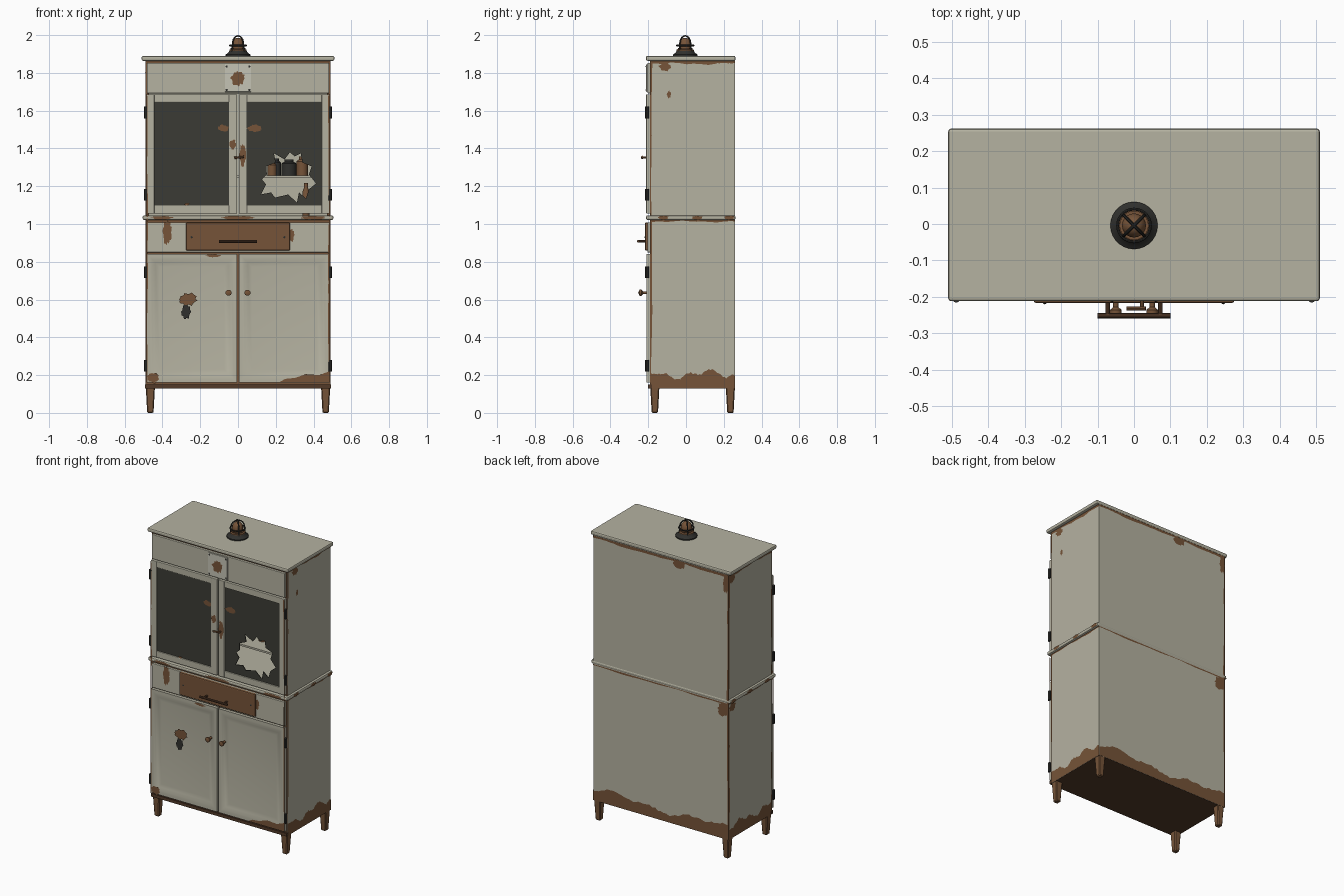
import bpy, bmesh, math, random
from mathutils import Vector, Matrix

random.seed(7)
cube = bpy.data.objects.get("Cube")
if cube:
    bpy.data.objects.remove(cube, do_unlink=True)


def material(name, r, g, b):
    m = bpy.data.materials.new(name)
    m.use_nodes = True
    m.diffuse_color = (r, g, b, 1)
    m.node_tree.nodes["Principled BSDF"].inputs["Base Color"].default_value = (r, g, b, 1)
    return m


CREAM = material("cream_paint", 0.46, 0.445, 0.355)
PALE = material("pale_enamel", 0.56, 0.55, 0.46)
RUST = material("rust", 0.18, 0.088, 0.04)
DARK_RUST = material("dark_rust", 0.085, 0.042, 0.022)
GLASS = material("dirty_glass", 0.044, 0.044, 0.035)
METAL = material("dark_metal", 0.03, 0.03, 0.027)


def finish(name, bm, mats, smooth=False):
    me = bpy.data.meshes.new(name)
    bm.to_mesh(me)
    bm.free()
    for m in mats:
        me.materials.append(m)
    ob = bpy.data.objects.new(name, me)
    bpy.context.collection.objects.link(ob)
    if smooth:
        bpy.ops.object.select_all(action='DESELECT')
        ob.select_set(True)
        bpy.context.view_layer.objects.active = ob
        bpy.ops.object.shade_smooth_by_angle(angle=math.radians(35))
    return ob


def box_mesh(x0, x1, y0, y1, z0, z1):
    bm = bmesh.new()
    size = Matrix.Diagonal((x1 - x0, y1 - y0, z1 - z0, 1))
    mid = Matrix.Translation(((x0 + x1) / 2, (y0 + y1) / 2, (z0 + z1) / 2))
    bmesh.ops.create_cube(bm, size=1, matrix=mid @ size)
    return bm


def box(name, x0, x1, y0, y1, z0, z1, mat=CREAM, bevel=0, rusty=False):
    bm = box_mesh(x0, x1, y0, y1, z0, z1)
    if rusty:  # bare front edges and underside
        bm.normal_update()
        for f in bm.faces:
            f.material_index = 1 if f.normal.y < -0.9 else 2 if f.normal.z < -0.9 else 0
    ob = finish(name, bm, [mat, RUST, DARK_RUST] if rusty else [mat])
    if bevel:
        mod = ob.modifiers.new("Bevel", 'BEVEL')
        mod.width, mod.segments = bevel, 2
    return ob


def lathe(name, profile, loc, mat, forward=False, steps=20):
    bm = bmesh.new()
    vs = [bm.verts.new((r, 0, z)) for r, z in profile]
    es = [bm.edges.new(p) for p in zip(vs, vs[1:])]
    bmesh.ops.spin(bm, geom=vs + es, axis=(0, 0, 1), cent=(0, 0, 0),
                   angle=math.tau, steps=steps)
    bmesh.ops.remove_doubles(bm, verts=bm.verts, dist=1e-5)
    bmesh.ops.recalc_face_normals(bm, faces=bm.faces)
    ob = finish(name, bm, [mat], True)
    ob.location = loc
    if forward:
        ob.rotation_euler.x = math.pi / 2
    return ob


def tube(name, points, radius, mat, cyclic=False):
    cu = bpy.data.curves.new(name, 'CURVE')
    cu.dimensions, cu.bevel_depth, cu.bevel_resolution = '3D', radius, 2
    cu.use_fill_caps = True
    sp = cu.splines.new('POLY')
    sp.points.add(len(points) - 1)
    for p, co in zip(sp.points, points):
        p.co = (*co, 1)
    sp.use_cyclic_u = cyclic
    tmp = bpy.data.objects.new(name + "_path", cu)
    bm = bmesh.new()
    me = bpy.data.meshes.new_from_object(tmp)
    bm.from_mesh(me)
    bpy.data.objects.remove(tmp)
    return finish(name, bm, [mat], True)


# Thin paint patches: each side maps (u, v) to a point just off the surface
SIDES = {
    "front": (lambda u, v, d: (u, -d, v), (0, -1, 0)),
    "back": (lambda u, v, d: (u, d, v), (0, 1, 0)),
    "right": (lambda u, v, d: (d, u, v), (1, 0, 0)),
    "left": (lambda u, v, d: (-d, u, v), (-1, 0, 0)),
}
DEPTH = {"front": 0.2115, "back": 0.2615, "right": 0.4915, "left": 0.4915}


def patch(name, side, outline, mat=RUST, depth=None):
    place, normal = SIDES[side]
    bm = bmesh.new()
    f = bm.faces.new([bm.verts.new(place(u, v, depth or DEPTH[side])) for u, v in outline])
    f.normal_update()
    if f.normal.dot(Vector(normal)) < 0:
        f.normal_flip()
    return finish(name, bm, [mat])


def blotch(name, side, u, v, ru, rv, mat=RUST, depth=None):
    n = 26
    pts = []
    for i in range(n):
        a, k = math.tau * i / n, random.uniform(0.72, 1.08)
        pts.append((u + ru * k * math.cos(a), v + rv * k * math.sin(a)))
    return patch(name, side, pts, mat, depth)


def band(name, side, a0, a1, base, lo, hi, upright=False, depth=None):
    n, ph = 48, random.uniform(0, 6)
    edge = []
    for i in range(n + 1):
        t = i / n
        w = 0.5 + 0.3 * math.sin(9 * t + ph) + 0.2 * math.sin(23 * t + 2 * ph)
        edge.append((a0 + (a1 - a0) * t, base + lo + (hi - lo) * w + random.uniform(0, lo / 3)))
    pts = [(a0, base)] + edge + [(a1, base)]
    return patch(name, side, [(v, u) for u, v in pts] if upright else pts, RUST, depth)


# Carcass: solid lower half, hollow upper half
box("lower_body", -0.49, 0.49, -0.19, 0.26, 0.13, 1.03, rusty=True)
for s, side in ((-1, "right"), (1, "left")):
    xs = sorted((s * 0.47, s * 0.49))
    box(side + "_wall", *xs, -0.19, 0.26, 1.03, 1.865, rusty=True)
box("back_wall", -0.47, 0.47, 0.24, 0.26, 1.03, 1.865)
box("header_body", -0.47, 0.47, -0.19, 0.24, 1.70, 1.865, rusty=True)
box("shelf", -0.47, 0.47, -0.12, 0.24, 1.245, 1.257)
box("top_board", -0.51, 0.51, -0.212, 0.262, 1.864, 1.89, bevel=0.008)
box("middle_ledge", -0.505, 0.505, -0.212, 0.262, 1.021, 1.046, bevel=0.009)
box("base_rail", -0.492, 0.492, -0.2, -0.18, 0.13, 0.15, DARK_RUST)

# Tapered legs
for sx in (-1, 1):
    for y, row in ((-0.165, "front"), (0.235, "back")):
        bm = box_mesh(-0.024, 0.024, -0.024, 0.024, 0, 0.135)
        for v in bm.verts:
            if v.co.z < 0.01:
                v.co.x *= 0.7
                v.co.y *= 0.7
            v.co += Vector((sx * 0.464, y, 0))
        leg = finish(row + ("_left_leg" if sx > 0 else "_right_leg"), bm, [RUST])
        leg.modifiers.new("Bevel", 'BEVEL').width = 0.005

# Header panel, drawer surround and drawer
box("header_panel", -0.482, 0.482, -0.205, -0.185, 1.692, 1.852, bevel=0.003)
box("drawer_surround", -0.482, 0.482, -0.205, -0.185, 0.85, 1.008, bevel=0.003)
box("drawer_front", -0.275, 0.275, -0.217, -0.19, 0.86, 1.008, RUST, bevel=0.006)

# Pressed lower doors with a soft sunken panel
for s, side in ((-1, "right"), (1, "left")):
    bm = box_mesh(*sorted((s * 0.005, s * 0.484)), -0.21, -0.185, 0.162, 0.842)
    bm.normal_update()
    face = next(f for f in bm.faces if f.normal.y < -0.9)
    for width, drop in ((0.022, 0), (0.02, 0.002), (0.025, 0.007), (0.03, 0.003)):
        bmesh.ops.inset_region(bm, faces=[face], thickness=width, depth=-drop)
    finish(side + "_lower_door", bm, [CREAM], True)
    lathe(side + "_knob", [(0, 0), (0.008, 0), (0.007, 0.02), (0.016, 0.028), (0.016, 0.038), (0, 0.045)],
          (s * 0.05, -0.208, 0.636), RUST, True)

# Glazed upper doors
for s, side in ((-1, "right"), (1, "left")):
    for part, a, b in (("inner", 0.005, 0.048), ("outer", 0.443, 0.484)):
        box(side + "_" + part + "_stile", *sorted((s * a, s * b)), -0.211, -0.185, 1.056, 1.686, bevel=0.003)
    for part, a, b in (("bottom", 1.056, 1.098), ("top", 1.645, 1.686)):
        box(side + "_" + part + "_rail", *sorted((s * 0.046, s * 0.445)), -0.209, -0.185, a, b, bevel=0.003)
box("right_pane", -0.445, -0.046, -0.202, -0.196, 1.096, 1.647, GLASS)

# Broken pane with a jagged hole
HOLE = [(.15, 1.305), (.2, 1.326), (.19, 1.374), (.247, 1.342), (.275, 1.38), (.3, 1.358),
        (.333, 1.374), (.34, 1.326), (.39, 1.305), (.375, 1.262), (.413, 1.215), (.375, 1.183),
        (.36, 1.135), (.323, 1.167), (.312, 1.114), (.265, 1.156), (.196, 1.14), (.175, 1.167),
        (.122, 1.157), (.148, 1.21), (.127, 1.236), (.153, 1.262)]
bm = bmesh.new()
edges = []
for loop in ([(.046, 1.096), (.445, 1.096), (.445, 1.647), (.046, 1.647)], HOLE):
    vs = [bm.verts.new((x, -0.2, z)) for x, z in loop]
    edges += [bm.edges.new((vs[i - 1], vs[i])) for i in range(len(vs))]
bmesh.ops.triangle_fill(bm, use_beauty=True, edges=edges, normal=(0, -1, 0))
pane = finish("left_broken_pane", bm, [GLASS])
pane.modifiers.new("Solidify", 'SOLIDIFY').thickness = 0.004

# Jars on the shelf and cabinet floor
for x, y, z, r, h, m in ((.27, -.03, 1.257, .04, .085, METAL), (.34, .02, 1.257, .03, .1, RUST),
                         (.18, .0, 1.257, .025, .075, RUST), (.36, -.04, 1.046, .018, .17, RUST),
                         (.2, .1, 1.257, .028, .09, METAL)):
    lathe("jar", [(0, 0), (r, 0), (r, h * .75), (r * .6, h * .85), (r * .6, h), (0, h)], (x, y, z), m, steps=14)

# Drawer handle and door latch
tube("drawer_handle", [(-0.1, -0.252, 0.908), (0.1, -0.252, 0.908)], 0.0075, DARK_RUST)
for s in (-1, 1):
    tube("handle_post", [(s * 0.072, -0.21, 0.908), (s * 0.072, -0.252, 0.908)], 0.006, DARK_RUST)
    lathe("drawer_screw", [(0, 0), (0.006, 0), (0, 0.004)], (s * 0.245, -0.217, 0.93), METAL, True, 10)
tube("latch_post", [(0.022, -0.205, 1.352), (0.022, -0.232, 1.352)], 0.006, RUST)
tube("latch_bar", [(-0.02, -0.232, 1.35), (0.032, -0.232, 1.356)], 0.006, RUST)

# Hinges
for s in (-1, 1):
    for z in (0.25, 0.745, 1.155, 1.59):
        tube("hinge", [(s * 0.488, -0.206, z - 0.031), (s * 0.488, -0.206, z + 0.031)], 0.01, METAL)

# Enamel badge plate with four screws
box("badge_plate", -0.07, 0.07, -0.211, -0.204, 1.7, 1.845, PALE, bevel=0.002)
blotch("badge_rust", "front", 0, 1.772, 0.042, 0.042, depth=0.2125)
for sx in (-1, 1):
    for dz in (-0.062, 0.062):
        lathe("badge_screw", [(0, 0), (0.006, 0), (0, 0.004)], (sx * 0.06, -0.211, 1.772 + dz), METAL, True, 10)

# Caged lamp
LY = -0.004
lathe("lamp_base", [(0, 1.888), (0.065, 1.888), (0.065, 1.897), (0.052, 1.906), (0.045, 1.918), (0, 1.918)],
      (0, LY, 0), METAL, steps=28)
lathe("lamp_collar", [(0.046, 1.912), (0.046, 1.922), (0.038, 1.926), (0.04, 1.932), (0, 1.932)], (0, LY, 0), RUST)
lathe("lamp_dome", [(0.033, 1.92), (0.033, 1.95), (0.028, 1.97), (0.015, 1.983), (0, 1.986)], (0, LY, 0), RUST)
for a in (45, 135):
    c, s = math.cos(math.radians(a)), math.sin(math.radians(a))
    arc = [(0.04 * math.cos(t * math.pi / 12), 1.956 + 0.04 * math.sin(t * math.pi / 12)) for t in range(13)]
    path = [(0.044, 1.905)] + arc + [(-0.044, 1.905)]
    tube("lamp_cage_bar", [(r * c, LY + r * s, z) for r, z in path], 0.004, METAL)
tube("lamp_cage_ring", [(0.045 * math.cos(i * math.tau / 28), LY + 0.045 * math.sin(i * math.tau / 28), 1.945)
                        for i in range(28)], 0.004, METAL, True)

# Rust on the sides and back
for side, a0, a1 in (("right", -0.19, 0.26), ("left", -0.19, 0.26), ("back", -0.49, 0.49)):
    band(side + "_bottom_rust", side, a0, a1, 0.13, 0.04, 0.095)
    band(side + "_top_rust", side, a0, a1, 1.864, -0.008, -0.02)
    band(side + "_ledge_rust", side, a0, a1, 1.021, -0.003, -0.012)
for side, u in (("right", -0.19), ("left", -0.19), ("back", -0.49), ("left", 0.26)):
    d = -1 if u > 0 else 1
    band(side + "_edge_rust", side, 0.13, 1.864, u, d * 0.004, d * 0.012, True)
for side, u, v, ru, rv in (("right", -.11, 1.832, .035, .024), ("right", -.09, 1.685, .012, .02),
                           ("left", .225, 1.83, .035, .03), ("left", .22, .99, .035, .03),
                           ("back", -.13, 1.84, .05, .028), ("back", -.45, .975, .04, .05),
                           ("back", -.47, 1.8, .02, .06)):
    blotch(side + "_rust_spot", side, u, v, ru, rv)
for side in ("right", "left"):
    for u in (-0.12, 0.06, 0.23):
        blotch(side + "_ledge_spot", side, u, 1.033, 0.03, 0.012, depth=0.506)

# Rust on the front
for u, v, ru, rv, d in ((-.375, .955, .028, .065, .2065), (.283, .94, .016, .035, .2065),
                        (-.265, .602, .055, .036, .2125), (-.13, .832, .04, .009, .2115),
                        (-.078, 1.507, .03, .02, .2045), (.088, 1.507, .038, .02, .2045),
                        (.024, 1.365, .019, .065, .2125), (-.028, 1.42, .018, .03, .2125),
                        (-.45, .185, .033, .03, .2115), (-.27, 1.105, .015, .008, .2115)):
    blotch("front_rust_spot", "front", u, v, ru, rv, depth=d)
blotch("bare_metal_spot", "front", -0.275, 0.535, 0.026, 0.042, METAL, 0.2118)
patch("corner_rust", "front", [(.22, .163), (.483, .163), (.483, .22), (.43, .2), (.36, .205), (.3, .185), (.25, .18)])
for u, w in ((-0.4, 0.06), (0, 0.09), (0.4, 0.07)):
    blotch("front_ledge_spot", "front", u, 1.033, w, 0.01, depth=0.213)
for s in (-1, 1):
    band("front_edge_rust", "front", 0.16, 1.68, s * 0.484, -s * 0.002, -s * 0.008, True, 0.212)
